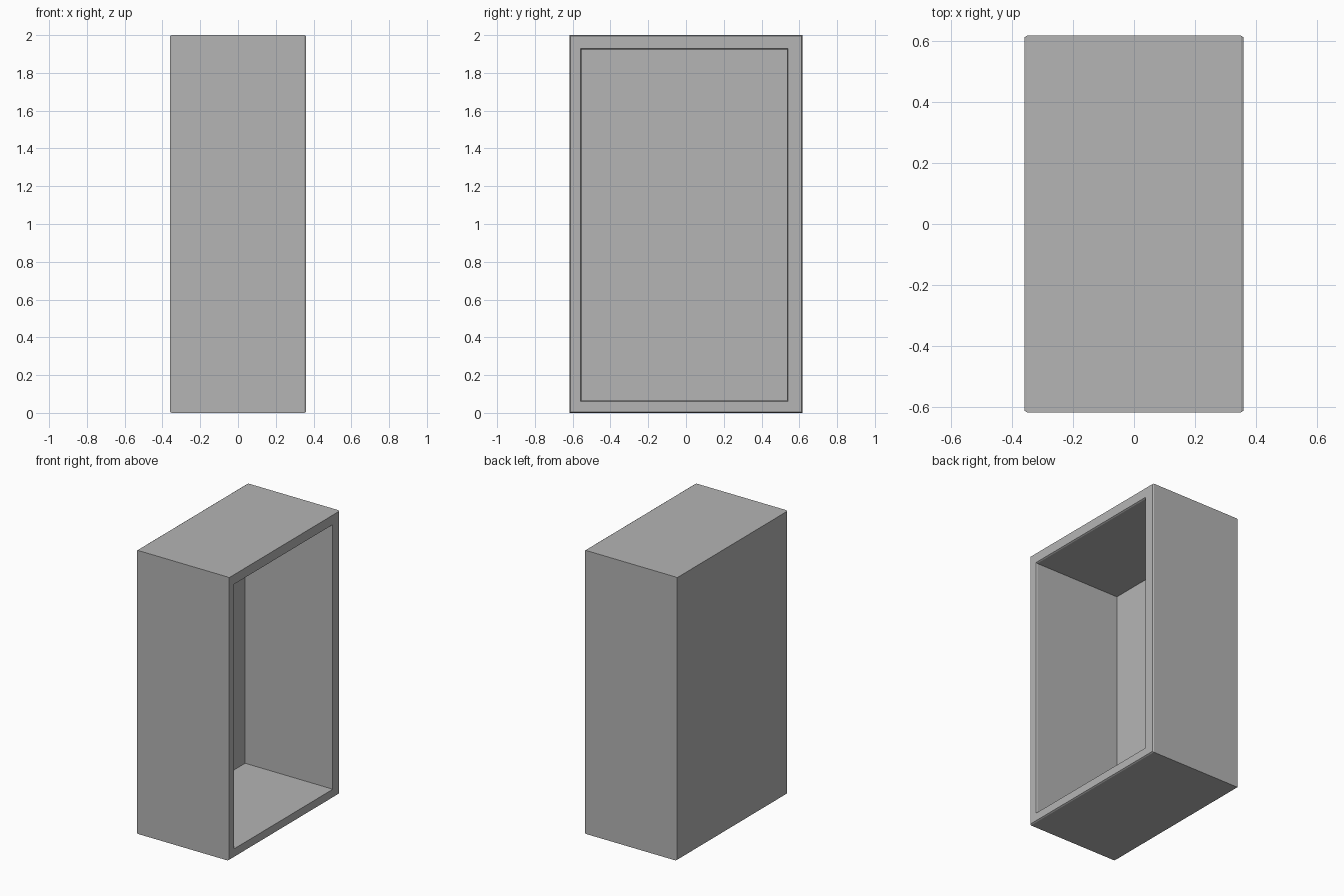
import bpy, bmesh

if "Cube" in bpy.data.objects:
    bpy.data.objects.remove(bpy.data.objects["Cube"])

# Rectangular sections: x, y min, y max, z min, z max, ordered outside to inside
sections = [
    (-0.359, -0.612, 0.612, 0.005, 1.995),  # closed back
    (-0.35, -0.617, 0.617, 0.0, 2.0),       # back chamfer
    (0.35, -0.617, 0.617, 0.0, 2.0),        # outer walls
    (0.359, -0.612, 0.612, 0.005, 1.995),   # rim chamfer
    (0.359, -0.558, 0.541, 0.061, 1.928),   # flat rim
    (0.35, -0.553, 0.536, 0.066, 1.923),    # inner chamfer
    (-0.32, -0.553, 0.536, 0.066, 1.923),   # inner walls
]


def loft_box(name, sections):
    """Skin a stack of rectangles and cap both ends."""
    bm = bmesh.new()
    rings = [[bm.verts.new((x, y, z)) for y, z in
              ((y0, z0), (y1, z0), (y1, z1), (y0, z1))]
             for x, y0, y1, z0, z1 in sections]
    for a, b in zip(rings, rings[1:]):
        for i in range(4):
            j = (i + 1) % 4
            bm.faces.new((a[i], a[j], b[j], b[i]))
    bm.faces.new(rings[0])
    bm.faces.new(rings[-1])
    bmesh.ops.recalc_face_normals(bm, faces=bm.faces)
    mesh = bpy.data.meshes.new(name)
    bm.to_mesh(mesh)
    bm.free()
    obj = bpy.data.objects.new(name, mesh)
    bpy.context.collection.objects.link(obj)
    return obj


# Open-sided cabinet shell in dark grey
shell = loft_box("cabinet_shell", sections)
paint = bpy.data.materials.new("dark_grey")
paint.diffuse_color = (0.46, 0.46, 0.46, 1)
paint.use_nodes = True
paint.node_tree.nodes["Principled BSDF"].inputs["Base Color"].default_value = paint.diffuse_color
shell.data.materials.append(paint)
